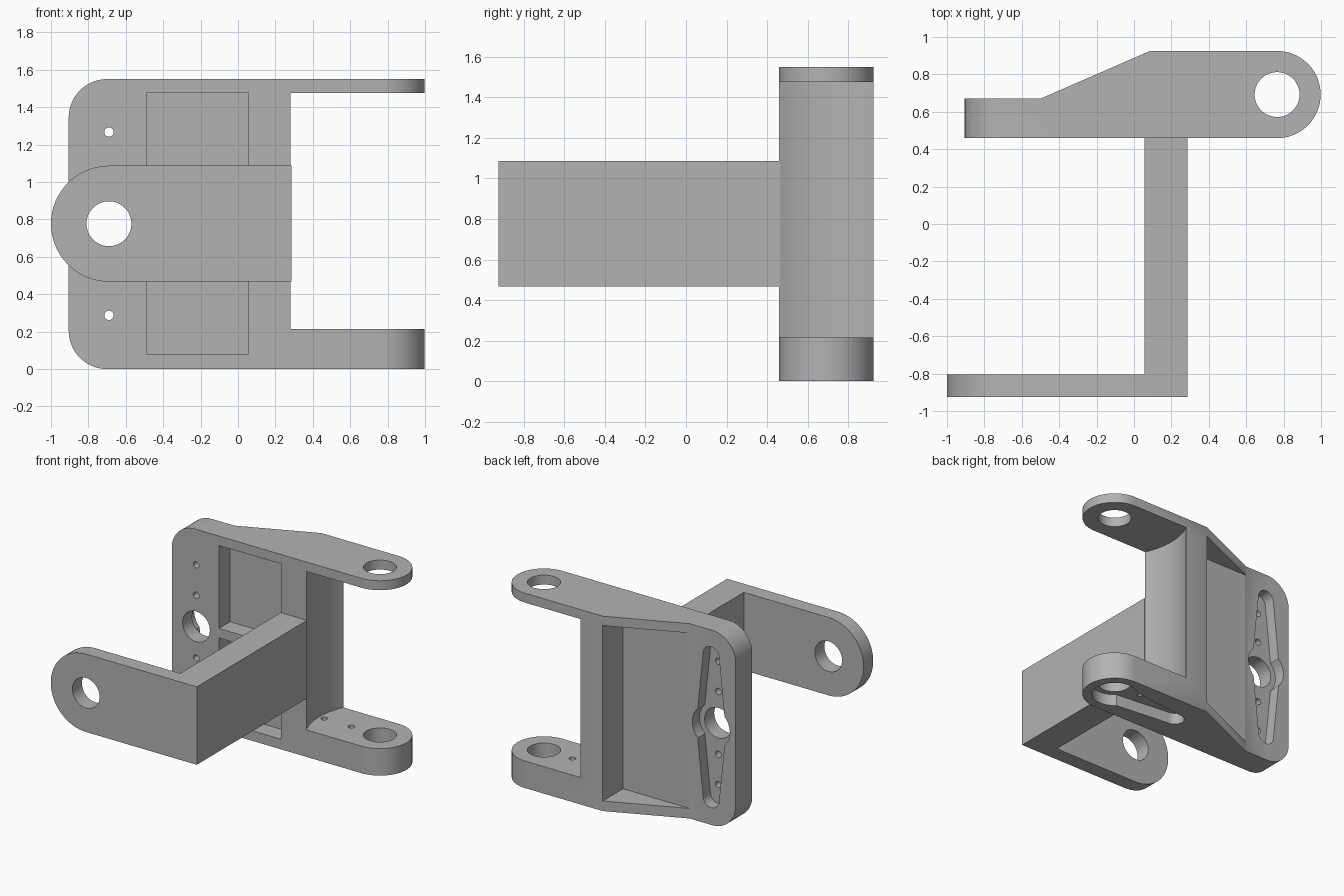
import bpy
import bmesh
from math import sin, cos, radians

if "Cube" in bpy.data.objects:
    bpy.data.objects.remove(bpy.data.objects["Cube"], do_unlink=True)

grey = bpy.data.materials.new("plain grey")
grey.use_nodes = True
grey.diffuse_color = (0.45, 0.45, 0.45, 1)
grey.node_tree.nodes["Principled BSDF"].inputs["Base Color"].default_value = (0.45, 0.45, 0.45, 1)


def arc(cx, cy, r, start, end, n=32):
    """Points along an arc, angles in degrees."""
    steps = [radians(start + (end - start) * i / n) for i in range(n + 1)]
    return [(cx + r * cos(t), cy + r * sin(t)) for t in steps]


def circle(cx, cy, r, n=48):
    return arc(cx, cy, r, 0, 360, n)[:-1]


def rect(x0, y0, x1, y1):
    return [(x0, y0), (x1, y0), (x1, y1), (x0, y1)]


def prism(name, outline, axis, low, high):
    """Extrude an outline along z (outline in x, y) or along y (outline in x, z)."""
    bm = bmesh.new()
    place = (lambda a, b, h: (a, b, h)) if axis == "z" else (lambda a, b, h: (a, h, b))
    face = bm.faces.new([bm.verts.new(place(a, b, low)) for a, b in outline])
    top = bmesh.ops.extrude_face_region(bm, geom=[face])["geom"]
    shift = place(0, 0, high - low)
    bmesh.ops.translate(bm, vec=shift, verts=[g for g in top if isinstance(g, bmesh.types.BMVert)])
    bmesh.ops.recalc_face_normals(bm, faces=bm.faces)
    mesh = bpy.data.meshes.new(name)
    bm.to_mesh(mesh)
    bm.free()
    mesh.materials.append(grey)
    obj = bpy.data.objects.new(name, mesh)
    bpy.context.collection.objects.link(obj)
    return obj


def carve(obj, outline, axis, low, high, operation="DIFFERENCE"):
    """Apply a boolean with a temporary prism."""
    cutter = prism("cutter", outline, axis, low, high)
    mod = obj.modifiers.new("carve", "BOOLEAN")
    mod.operation, mod.solver, mod.object = operation, "EXACT", cutter
    bpy.context.view_layer.update()
    result = bpy.data.meshes.new_from_object(obj.evaluated_get(bpy.context.evaluated_depsgraph_get()))
    obj.modifiers.clear()
    obj.data = result
    bpy.data.objects.remove(cutter, do_unlink=True)


def finish(obj):
    bpy.ops.object.select_all(action="DESELECT")
    obj.select_set(True)
    bpy.context.view_layer.objects.active = obj
    bpy.ops.object.shade_smooth_by_angle(angle=radians(30))


ARM_X, ARM_Y = 0.765, 0.692   # pivot of the two arms
HORN_X, HORN_Z = -0.69, 0.777  # pivot of the plate and bracket
HOLE, HUB, PIN = 0.12, 0.165, 0.025
HEIGHT = 1.55

# Frame: side profile, then rounded corners on the plate end
profile = [(-0.905, 0.46)] + arc(ARM_X, ARM_Y, 0.233, -90, 90) + [(0.085, 0.925), (-0.5, 0.67), (-0.905, 0.67)]
frame = prism("frame", profile, "z", 0, HEIGHT)
r = 0.205
rounded = (arc(-0.905 + r, r, r, 270, 180) + arc(-0.905 + r, HEIGHT - r, r, 180, 90)
           + [(1.2, HEIGHT), (1.2, 0)])
carve(frame, rounded, "y", 0.3, 1.1, "INTERSECT")

# Gap between the arms, with a concave inner wall
gap = arc(ARM_X, ARM_Y, 0.537, 154.4, 205.6) + [(0.285, 0.3), (1.2, 0.3), (1.2, 1.1), (0.285, 1.1)]
carve(frame, gap, "z", 0.215, 1.475)

# Rear recess and the two front pockets either side of a thin rib
carve(frame, rect(-0.495, 0.67, 0.085, 1.1), "z", 0.08, 1.475)
for low, high in ((0.08, 0.74), (0.815, 1.475)):
    carve(frame, rect(-0.49, 0.3, 0.055, 0.6), "z", low, high)

# Tapered slot, hub and holes in the back of the plate
slot = (arc(HORN_X, HORN_Z + 0.57, 0.07, 0, 180, 16) + [(HORN_X - 0.13, HORN_Z)]
        + arc(HORN_X, HORN_Z - 0.57, 0.07, 180, 360, 16) + [(HORN_X + 0.13, HORN_Z)])
carve(frame, slot, "y", 0.58, 0.8)
carve(frame, circle(HORN_X, HORN_Z, HUB), "y", 0.58, 0.8)
carve(frame, circle(HORN_X, HORN_Z, HOLE), "y", 0.3, 0.8)
for offset in (-0.49, -0.25, 0.25, 0.49):
    carve(frame, circle(HORN_X, HORN_Z + offset, PIN, 20), "y", 0.3, 0.8)

# Arm holes, and the slot under the lower arm
carve(frame, circle(ARM_X, ARM_Y, HOLE), "z", -0.2, 1.8)
half_slot = arc(ARM_X - 0.57, ARM_Y, 0.07, 90, 270, 16) + [(ARM_X, ARM_Y - 0.13), (ARM_X, ARM_Y + 0.13)]
carve(frame, half_slot, "z", -0.2, 0.09)
carve(frame, circle(ARM_X, ARM_Y, HUB), "z", -0.2, 0.09)
for offset in (0.25, 0.49):
    carve(frame, circle(ARM_X - offset, ARM_Y, PIN, 20), "z", -0.2, 0.4)
finish(frame)

# Bracket: angled bar with a rounded, drilled flange
angle = [(-1.0, -0.925), (0.285, -0.925), (0.285, 0.46), (0.055, 0.46), (0.055, -0.805), (-1.0, -0.805)]
bracket = prism("bracket", angle, "z", 0.3, 1.3)
flange = arc(HORN_X, HORN_Z, 0.31, 270, 90) + [(0.5, HORN_Z + 0.31), (0.5, HORN_Z - 0.31)]
carve(bracket, flange, "y", -1.2, 0.8, "INTERSECT")
carve(bracket, circle(HORN_X, HORN_Z, HOLE), "y", -1.2, -0.6)
finish(bracket)
